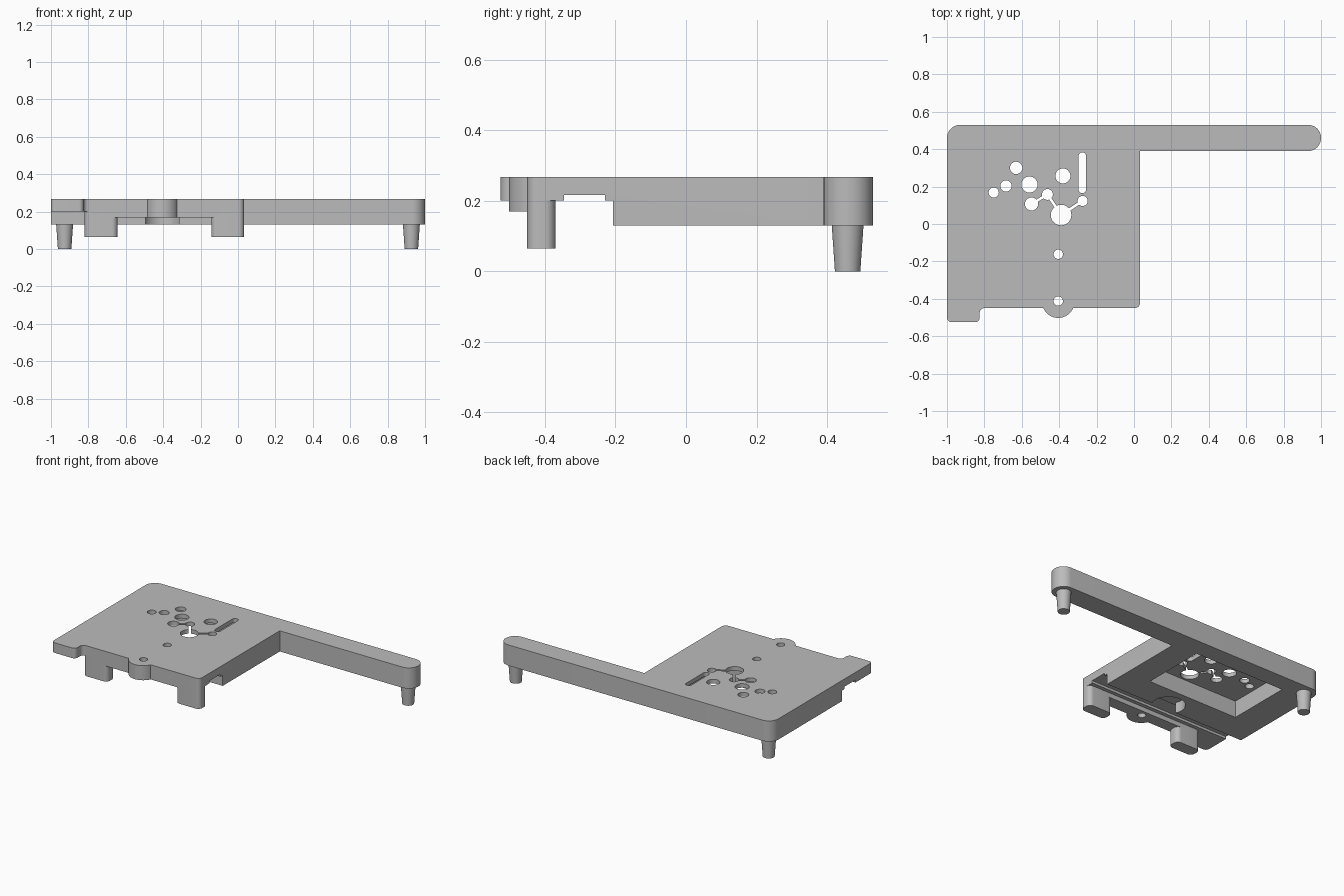
import bpy, bmesh, math
from mathutils import Vector

if "Cube" in bpy.data.objects:
    bpy.data.objects.remove(bpy.data.objects["Cube"])

grey = bpy.data.materials.new("plain_grey")
grey.use_nodes = True
colour = (0.5, 0.5, 0.5, 1)
grey.diffuse_color = colour
grey.node_tree.nodes["Principled BSDF"].inputs["Base Color"].default_value = colour

TOP, PLATE, LIP, BLOCK = 0.267, 0.2, 0.17, 0.13


def fillet(corners, steps=10):
    """Round each (x, y, radius) corner of a closed outline."""
    out = []
    for i, (x, y, r) in enumerate(corners):
        p = Vector((x, y))
        if r == 0:
            out.append(p)
            continue
        a = (Vector(corners[i - 1][:2]) - p).normalized()
        b = (Vector(corners[(i + 1) % len(corners)][:2]) - p).normalized()
        half = a.angle(b) / 2
        centre = p + (a + b).normalized() * r / math.sin(half)
        start = p + a * r / math.tan(half) - centre
        end = p + b * r / math.tan(half) - centre
        sweep = math.atan2(start.x * end.y - start.y * end.x, start.dot(end))
        for k in range(steps + 1):
            t = sweep * k / steps
            c, s = math.cos(t), math.sin(t)
            out.append(centre + Vector((start.x * c - start.y * s, start.x * s + start.y * c)))
    return out


def prism(name, points, z0, z1):
    bm = bmesh.new()
    base = bm.faces.new([bm.verts.new((p[0], p[1], z0)) for p in points])
    grown = bmesh.ops.extrude_face_region(bm, geom=[base])["geom"]
    bmesh.ops.translate(bm, vec=(0, 0, z1 - z0),
                        verts=[v for v in grown if isinstance(v, bmesh.types.BMVert)])
    bmesh.ops.recalc_face_normals(bm, faces=bm.faces)
    return finish(name, bm)


def finish(name, bm):
    mesh = bpy.data.meshes.new(name)
    bm.to_mesh(mesh)
    bm.free()
    mesh.materials.append(grey)
    ob = bpy.data.objects.new(name, mesh)
    bpy.context.collection.objects.link(ob)
    return ob


def box(name, x0, x1, y0, y1, z0, z1, r=0):
    pts = [(x0, y0, r), (x1, y0, r), (x1, y1, r), (x0, y1, r)]
    return prism(name, fillet(pts), z0, z1)


def circle(x, y, r, n=40):
    return [(x + r * math.cos(math.tau * k / n), y + r * math.sin(math.tau * k / n))
            for k in range(n)]


def combine(target, tool, operation):
    bpy.context.view_layer.objects.active = target
    mod = target.modifiers.new("join", "BOOLEAN")
    mod.operation, mod.solver, mod.object = operation, "EXACT", tool
    bpy.ops.object.modifier_apply(modifier=mod.name)
    bpy.data.objects.remove(tool)


# Plate outline with the long arm and the front tab
outline = [(-1, 0.53, 0.07), (-1, -0.525, 0.025), (-0.825, -0.525, 0.025),
           (-0.825, -0.45, 0.025), (0.033, -0.45, 0.03), (0.033, 0.39, 0),
           (1, 0.39, 0.069), (1, 0.53, 0.069)]
plate = prism("base_plate", fillet(outline), BLOCK, TOP)


def cut(tool):
    combine(plate, tool, "DIFFERENCE")


# Thin front section and its shallow cross groove
cut(box("front_cutter", -1.2, 0.3, -0.7, -0.207, 0, PLATE))
cut(box("groove_cutter", -1.2, 0.3, -0.345, -0.23, 0.1, 0.216))

# Front lip with its round boss
boss_x, boss_y, boss_r = -0.405, -0.415, 0.087
arc = [math.radians(204 + 132 * k / 24) for k in range(25)]
lip = [(-0.1, -0.37), (-0.7, -0.37), (-0.7, -0.45)]
lip += [(boss_x + boss_r * math.cos(a), boss_y + boss_r * math.sin(a)) for a in arc]
lip += [(-0.1, -0.45)]
combine(plate, prism("front_lip", lip, LIP, TOP), "UNION")

# Underside pocket and the round recess opening to the front
cut(box("pocket_cutter", -0.8, -0.14, -0.02, 0.41, 0, 0.24))
cut(prism("recess_cutter", circle(boss_x, -0.165, 0.1), 0, PLATE))

# Round through holes: x, y, radius
holes = [(-0.75, 0.168, 0.027), (-0.684, 0.203, 0.03), (-0.63, 0.3, 0.033),
         (-0.559, 0.211, 0.043), (-0.548, 0.107, 0.035), (-0.463, 0.158, 0.029),
         (-0.38, 0.257, 0.04), (-0.39, 0.048, 0.055), (-0.275, 0.123, 0.027),
         (boss_x, -0.162, 0.025), (boss_x, -0.412, 0.025)]
for x, y, r in holes:
    cut(prism("hole_cutter", circle(x, y, r), 0, 0.5))

# Long slot
cut(box("slot_cutter", -0.296, -0.256, 0.165, 0.383, 0, 0.5, 0.0195))

# Narrow channels linking the holes
for i, j in ((4, 5), (5, 7), (7, 8)):
    a, b = Vector(holes[i][:2]), Vector(holes[j][:2])
    d = (b - a).normalized()
    side = Vector((-d.y, d.x)) * 0.007
    cut(prism("channel_cutter", [a - side, b - side, b + side, a + side], 0, 0.5))

# Front legs
legs = [box(name, x, x + 0.176, -0.45, -0.37, 0.065, PLATE, 0.03)
        for name, x in (("front_leg_right", -0.82), ("front_leg_left", -0.143))]

# Tapered rear feet
for name, x in (("rear_foot_right", -0.927), ("rear_foot_left", 0.927)):
    bm = bmesh.new()
    bmesh.ops.create_cone(bm, cap_ends=True, segments=40, radius1=0.036, radius2=0.045,
                          depth=BLOCK)
    bmesh.ops.translate(bm, vec=(x, 0.458, BLOCK / 2), verts=bm.verts)
    legs.append(finish(name, bm))

# Smooth the curved walls and keep the edges sharp
bpy.ops.object.select_all(action="DESELECT")
for ob in [plate] + legs:
    ob.select_set(True)
bpy.context.view_layer.objects.active = plate
bpy.ops.object.shade_smooth_by_angle(angle=math.radians(30))
